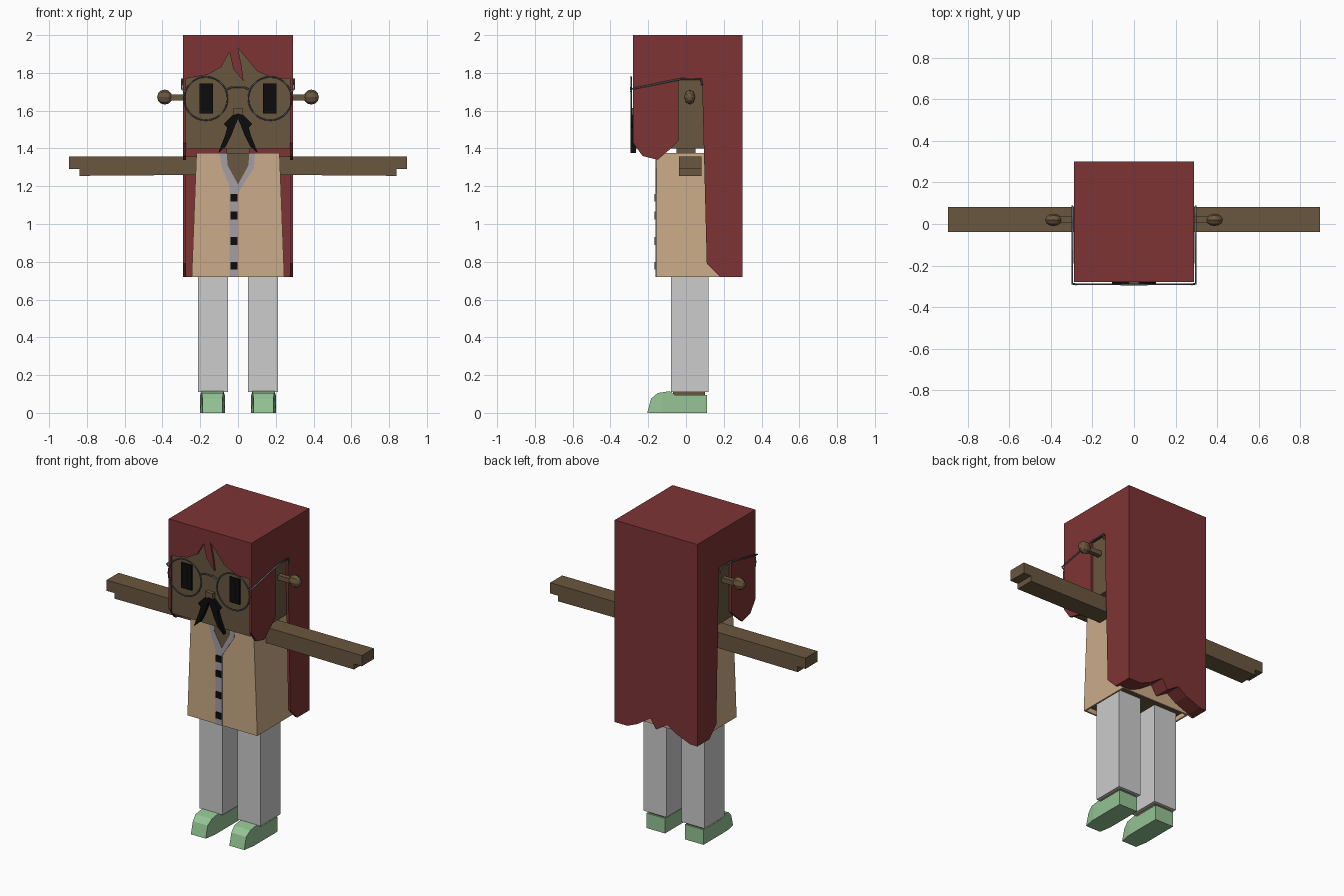
import bpy, bmesh, math
from mathutils import Matrix, Vector

cube = bpy.data.objects.get("Cube")
if cube:
    bpy.data.objects.remove(cube)


def material(name, r, g, b):
    lin = [(c / 255 / 12.92 if c < 11 else ((c / 255 + 0.055) / 1.055) ** 2.4) for c in (r, g, b)]
    m = bpy.data.materials.new(name)
    m.use_nodes = True
    m.diffuse_color = (*lin, 1)
    m.node_tree.nodes["Principled BSDF"].inputs["Base Color"].default_value = (*lin, 1)
    return m


HAIR = material("dark red", 126, 52, 53)
SKIN = material("brown", 106, 87, 64)
COAT = material("tan", 203, 171, 136)
TRIM = material("lavender grey", 165, 158, 166)
LEGS = material("light grey", 204, 204, 204)
SHOE = material("soft green", 148, 195, 148)
BLACK = material("black", 12, 12, 12)
METAL = material("slate grey", 92, 102, 104)


def finish(name, bm, *mats):
    bmesh.ops.recalc_face_normals(bm, faces=bm.faces)
    me = bpy.data.meshes.new(name)
    bm.to_mesh(me)
    bm.free()
    for m in mats:
        me.materials.append(m)
    ob = bpy.data.objects.new(name, me)
    bpy.context.collection.objects.link(ob)
    return ob


def prism(name, pts, axis, a, b, mat, edit=None):
    """Extrude an outline along an axis from a to b."""
    place = {"x": lambda p, t: (t, p[0], p[1]),
             "y": lambda p, t: (p[0], t, p[1])}[axis]
    bm = bmesh.new()
    lo = [bm.verts.new(place(p, a)) for p in pts]
    hi = [bm.verts.new(place(p, b)) for p in pts]
    bm.faces.new(lo)
    bm.faces.new(hi)
    for i in range(len(pts)):
        j = (i + 1) % len(pts)
        bm.faces.new((lo[i], lo[j], hi[j], hi[i]))
    if edit:
        edit(bm)
    return finish(name, bm, mat)


def box(name, x0, x1, y0, y1, z0, z1, mat):
    return prism(name, [(x0, z0), (x1, z0), (x1, z1), (x0, z1)], "y", y0, y1, mat)


def tube(name, pts, radius, mat):
    cu = bpy.data.curves.new(name, "CURVE")
    cu.dimensions = "3D"
    cu.bevel_depth = radius
    cu.bevel_resolution = 1
    cu.use_fill_caps = True
    sp = cu.splines.new("POLY")
    sp.points.add(len(pts) - 1)
    for p, co in zip(sp.points, pts):
        p.co = (*co, 1)
    tmp = bpy.data.objects.new(name + "_path", cu)
    bpy.context.collection.objects.link(tmp)
    bpy.context.view_layer.update()
    me = bpy.data.meshes.new_from_object(tmp.evaluated_get(bpy.context.evaluated_depsgraph_get()))
    bpy.data.objects.remove(tmp)
    me.materials.clear()
    me.materials.append(mat)
    ob = bpy.data.objects.new(name, me)
    bpy.context.collection.objects.link(ob)


# Head and neck
box("head", -0.274, 0.274, -0.268, 0.10, 1.40, 1.93, SKIN)
box("neck", -0.06, 0.06, -0.05, 0.05, 1.36, 1.41, SKIN)

# Hair: crown, fringe, back curtain, side panels
box("hair_crown", -0.275, 0.275, -0.266, 0.30, 1.93, 2.0, HAIR)
fringe = [(-0.275, 2), (0.275, 2), (0.275, 1.77), (0.19, 1.77), (0.10, 1.81), (0.06, 1.86),
          (0.0, 1.93), (0.02, 1.83), (0.03, 1.755), (-0.025, 1.82), (-0.045, 1.91),
          (-0.09, 1.83), (-0.16, 1.79), (-0.275, 1.77)]
prism("hair_fringe", fringe, "y", -0.28, -0.266, HAIR)
curtain = [(-0.275, 1.93), (-0.275, 0.72), (-0.24, 0.72), (-0.14, 0.76), (-0.08, 0.80),
           (0.0, 0.75), (0.04, 0.81), (0.13, 0.75), (0.20, 0.72), (0.275, 0.72), (0.275, 1.93)]
prism("hair_back", curtain, "y", 0.20, 0.30, HAIR)
box("hair_nape", -0.275, 0.275, 0.10, 0.20, 1.40, 1.93, HAIR)
side = [(-0.28, 2), (-0.28, 1.43), (-0.23, 1.36), (-0.15, 1.34), (-0.08, 1.40), (-0.04, 1.44),
        (-0.04, 1.77), (0.085, 1.77), (0.11, 0.79), (0.18, 0.72), (0.30, 0.72), (0.30, 2)]

# Coat: tapered body with a recessed brown underside
bm = bmesh.new()
bmesh.ops.create_cube(bm, size=1)
for v in bm.verts:
    top = v.co.z > 0
    v.co = (math.copysign(0.22 if top else 0.245, v.co.x),
            -0.157 if v.co.y < 0 else 0.195, 1.375 if top else 0.72)
under = min(bm.faces, key=lambda f: f.calc_center_median().z)
bmesh.ops.inset_region(bm, faces=[under], thickness=0.015)
ext = bmesh.ops.extrude_face_region(bm, geom=[under])
bmesh.ops.translate(bm, vec=(0, 0, 0.03), verts=[g for g in ext["geom"] if isinstance(g, bmesh.types.BMVert)])
bmesh.ops.delete(bm, geom=[under], context="FACES_ONLY")
for f in bm.faces:
    f.material_index = int(abs(f.calc_center_median().z - 0.75) < 0.001)
finish("coat", bm, COAT, SKIN)

# Neckline, trim and buttons
prism("neckline", [(-0.065, 1.376), (0.065, 1.376), (0.057, 1.31), (0, 1.19), (-0.057, 1.31)],
      "y", -0.159, -0.152, SKIN)
prism("trim_right", [(-0.10, 1.377), (-0.06, 1.377), (-0.055, 1.31), (0.0, 1.21), (0.0, 0.72),
                     (-0.045, 0.72), (-0.045, 1.20), (-0.085, 1.30)], "y", -0.161, -0.153, TRIM)
prism("trim_left", [(0.06, 1.377), (0.09, 1.377), (0.085, 1.30), (0.0, 1.165), (0.0, 1.21),
                    (0.055, 1.31)], "y", -0.161, -0.153, TRIM)
for i, z in enumerate((1.14, 1.045, 0.91, 0.78)):
    box(f"button_{i + 1}", -0.04, -0.003, -0.167, -0.159, z - 0.02, z + 0.02, BLACK)

# Face centre: nose and glasses bridge
box("nose", -0.025, 0.025, -0.292, -0.265, 1.575, 1.615, SKIN)
tube("glasses_bridge", [(-0.065, -0.291, 1.71), (-0.03, -0.291, 1.725), (0.03, -0.291, 1.725),
                        (0.065, -0.291, 1.71)], 0.005, METAL)

moustache = [(0, 1.585), (0.03, 1.575), (0.075, 1.53), (0.057, 1.51), (0.068, 1.47),
             (0.105, 1.375), (0.065, 1.41), (0.035, 1.47), (0.012, 1.53), (0, 1.555)]
shoe = [(0.11, 0), (0.11, 0.095), (-0.06, 0.095), (-0.085, 0.115), (-0.15, 0.105),
        (-0.185, 0.075), (-0.205, 0)]


def round_toe(bm):
    mid = sum(v.co.x for v in bm.verts) / len(bm.verts)
    for v in bm.verts:
        k = 0.8 if v.co.y < -0.18 else 0.88 if v.co.y < -0.08 else 1
        v.co.x = mid + (v.co.x - mid) * k
    # keep the sole full width behind the toe
    bmesh.ops.bisect_plane(bm, geom=bm.verts[:] + bm.edges[:] + bm.faces[:],
                           plane_co=(0, -0.13, 0), plane_no=(0, 1, 0))
    for v in bm.verts:
        if abs(v.co.y + 0.13) < 0.001 and v.co.z < 0.02:
            v.co.x = mid + math.copysign(0.065, v.co.x - mid)


# Mirrored parts
for s, word in ((1, "left"), (-1, "right")):
    prism(f"hair_side_{word}", side, "x", s * 0.275, s * 0.29, HAIR)
    prism(f"moustache_{word}", [(s * x, z) for x, z in moustache], "y", -0.294, -0.266, BLACK)
    box(f"eye_{word}", s * 0.132, s * 0.205, -0.276, -0.267, 1.585, 1.745, BLACK)

    # Arm with a stepped hand
    prism(f"arm_{word}", [(s * x, z) for x, z in
                          [(0.20, 1.26), (0.84, 1.255), (0.84, 1.29), (0.895, 1.29),
                           (0.895, 1.358), (0.20, 1.358)]], "y", -0.038, 0.082, SKIN)

    # Ear stalk and knob
    box(f"ear_stalk_{word}", s * 0.27, s * 0.37, 0.005, 0.035, 1.655, 1.685, SKIN)
    bm = bmesh.new()
    bmesh.ops.create_uvsphere(bm, u_segments=8, v_segments=6, radius=1)
    bmesh.ops.transform(bm, verts=bm.verts, matrix=Matrix.Translation((s * 0.388, 0.02, 1.672))
                        @ Matrix.Diagonal((0.04, 0.03, 0.04, 1)) @ Matrix.Rotation(math.pi / 2, 4, "Y"))
    finish(f"ear_knob_{word}", bm, SKIN)

    # Glasses rim and temple
    ring = [(s * 0.17 + 0.115 * math.cos(a), -0.291, 1.664 + 0.115 * math.sin(a))
            for a in (math.tau * i / 28 for i in range(29))]
    tube(f"glasses_rim_{word}", ring, 0.004, METAL)
    tube(f"glasses_temple_{word}", [(s * 0.277, -0.291, 1.70), (s * 0.297, -0.288, 1.715),
                                    (s * 0.297, -0.03, 1.767), (s * 0.297, 0.08, 1.767),
                                    (s * 0.297, 0.085, 1.735)], 0.005, METAL)

    # Trouser leg, ankle and shoe
    box(f"leg_{word}", s * 0.053, s * 0.213, -0.08, 0.12, 0.11, 0.76, LEGS)
    box(f"ankle_{word}", s * 0.075, s * 0.19, -0.07, 0.10, 0.08, 0.115, SKIN)
    prism(f"shoe_{word}", shoe, "x", s * 0.07, s * 0.20, SHOE, round_toe)
